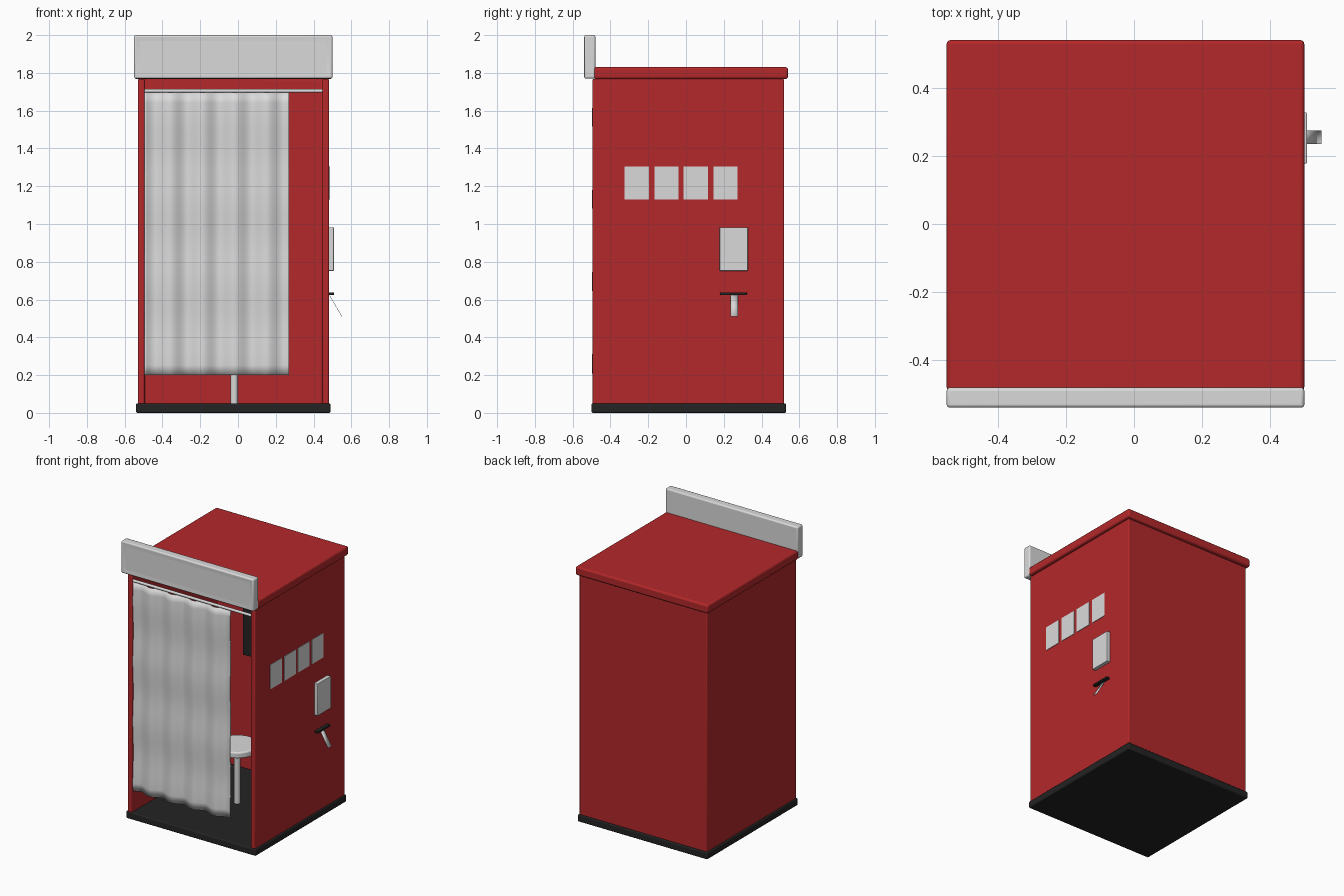
import bpy, bmesh, math
from mathutils import Vector

if "Cube" in bpy.data.objects:
    bpy.data.objects.remove(bpy.data.objects["Cube"])


def material(name, rgb):
    m = bpy.data.materials.new(name)
    m.diffuse_color = (*rgb, 1)
    m.use_nodes = True
    m.node_tree.nodes["Principled BSDF"].inputs["Base Color"].default_value = m.diffuse_color
    return m


RED = material("booth red", (0.45, 0.021, 0.023))
WHITE = material("light grey", (0.70, 0.70, 0.70))
BLACK = material("near black", (0.017, 0.017, 0.017))


def finish(name, bm, mat, bevel=0.0):
    bmesh.ops.recalc_face_normals(bm, faces=bm.faces)
    me = bpy.data.meshes.new(name)
    bm.to_mesh(me)
    bm.free()
    me.materials.append(mat)
    ob = bpy.data.objects.new(name, me)
    bpy.context.collection.objects.link(ob)
    if bevel:
        mod = ob.modifiers.new("bevel", "BEVEL")
        mod.width = bevel
        mod.segments = 3
    bpy.ops.object.select_all(action='DESELECT')
    ob.select_set(True)
    bpy.context.view_layer.objects.active = ob
    bpy.ops.object.shade_smooth_by_angle(angle=math.radians(35))
    return ob


def prism(name, outline, z0, z1, mat, bevel=0.0):
    """Extrude an xy outline from z0 to z1."""
    bm = bmesh.new()
    face = bm.faces.new([bm.verts.new((x, y, z0)) for x, y in outline])
    top = bmesh.ops.extrude_face_region(bm, geom=[face])["geom"]
    bmesh.ops.translate(bm, vec=(0, 0, z1 - z0),
                        verts=[v for v in top if isinstance(v, bmesh.types.BMVert)])
    return finish(name, bm, mat, bevel)


def box(name, x, y, z, mat, bevel=0.0):
    outline = [(x[0], y[0]), (x[1], y[0]), (x[1], y[1]), (x[0], y[1])]
    return prism(name, outline, z[0], z[1], mat, bevel)


def rod(name, a, b, radius, mat, sides=24, bevel=0.0):
    a, b = Vector(a), Vector(b)
    bm = bmesh.new()
    bmesh.ops.create_cone(bm, cap_ends=True, segments=sides, radius1=radius,
                          radius2=radius, depth=(b - a).length)
    turn = (b - a).to_track_quat('Z', 'Y').to_matrix()
    bmesh.ops.rotate(bm, verts=bm.verts, cent=(0, 0, 0), matrix=turn)
    bmesh.ops.translate(bm, verts=bm.verts, vec=(a + b) / 2)
    ob = finish(name, bm, mat, bevel)
    if bevel:
        ob.modifiers["bevel"].limit_method = 'ANGLE'
    return ob


# Cabin: floor plinth, three walls in one U-shaped shell, roof slab
box("floor_base", (-0.54, 0.49), (-0.50, 0.53), (0, 0.05), BLACK, 0.008)
prism("cabin_walls",
      [(-0.53, -0.495), (-0.495, -0.495), (-0.495, 0.485), (0.447, 0.485),
       (0.447, -0.495), (0.482, -0.495), (0.482, 0.52), (-0.53, 0.52)],
      0.045, 1.768, RED, 0.007)
box("roof", (-0.55, 0.50), (-0.49, 0.54), (1.768, 1.83), RED, 0.012)

# Header sign with a shallow recessed front panel
sign = box("header_sign", (-0.55, 0.50), (-0.54, -0.48), (1.77, 2.0), WHITE, 0.01)
bm = bmesh.new()
bm.from_mesh(sign.data)
front = [f for f in bm.faces if f.normal.y < -0.9]
bmesh.ops.inset_region(bm, faces=front, thickness=0.045, depth=-0.004)
bm.to_mesh(sign.data)
bm.free()
sign.modifiers["bevel"].limit_method = 'ANGLE'

# Curtain: pleated sheet hung from a rail
rod("curtain_rail", (-0.50, -0.476, 1.705), (0.452, -0.476, 1.705), 0.01, WHITE, 16)
bm = bmesh.new()
NX, NZ = 72, 28
rows = []
for j in range(NZ + 1):
    z = 0.20 + 1.495 * j / NZ
    row = []
    for i in range(NX + 1):
        x = -0.495 + 0.765 * i / NX
        y = (-0.476 + 0.015 * math.sin(math.tau * (x + 0.315) / 0.17)
             - 0.004 * math.cos(math.tau * (z - 0.26) / 0.435))
        row.append(bm.verts.new((x, y, z)))
    rows.append(row)
for lo, hi in zip(rows, rows[1:]):
    for i in range(NX):
        bm.faces.new((lo[i], lo[i + 1], hi[i + 1], hi[i]))
curtain = finish("curtain", bm, WHITE)
thick = curtain.modifiers.new("thickness", "SOLIDIFY")
thick.thickness = 0.005
thick.offset = 0

# Stool
rod("stool_post", (-0.02, 0.02, 0.04), (-0.02, 0.02, 0.44), 0.02, WHITE)
rod("stool_seat", (-0.02, 0.02, 0.43), (-0.02, 0.02, 0.475), 0.14, WHITE, 40, 0.01)

# Screen on the inside of the back wall
box("screen", (-0.29, 0.25), (0.465, 0.487), (0.87, 1.35), BLACK, 0.005)

# Sample photos on the right wall
for i, y in enumerate((-0.325, -0.167, -0.012, 0.145)):
    box(f"sample_photo_{i + 1}", (0.480, 0.486), (y, y + 0.128), (1.13, 1.305), WHITE)

# Payment box, print slot and hanging print strip
box("payment_box", (0.478, 0.508), (0.177, 0.328), (0.752, 0.982), WHITE, 0.004)
box("print_slot", (0.478, 0.508), (0.18, 0.322), (0.624, 0.638), BLACK, 0.003)
bm = bmesh.new()
corners = [(0.482, 0.235, 0.625), (0.482, 0.275, 0.625),
           (0.549, 0.275, 0.51), (0.549, 0.235, 0.51)]
bm.faces.new([bm.verts.new(c) for c in corners])
strip = finish("print_strip", bm, WHITE)
strip.modifiers.new("thickness", "SOLIDIFY").thickness = 0.002
